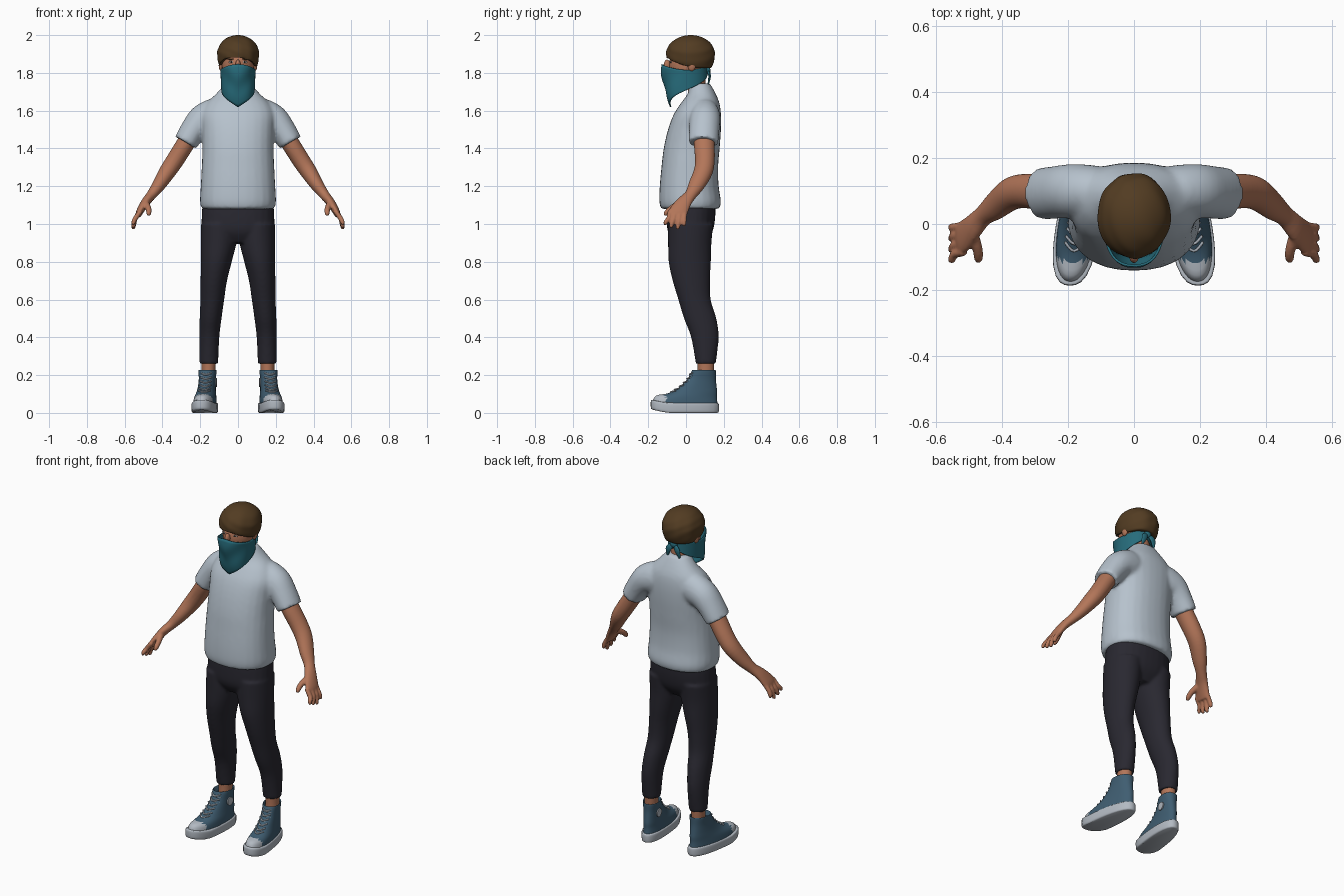
import bpy, bmesh
from math import sin, cos, pi, sqrt, radians
from mathutils import Vector, Matrix

cube = bpy.data.objects.get("Cube")
if cube:
    bpy.data.objects.remove(cube, do_unlink=True)

BOTH = (1, -1)


def material(name, *rgb):
    mat = bpy.data.materials.new(name)
    mat.use_nodes = True
    color = (*rgb, 1)
    mat.diffuse_color = color
    mat.node_tree.nodes["Principled BSDF"].inputs["Base Color"].default_value = color
    return mat


skin = material("skin", .45, .18, .1)
shirt_grey = material("shirt grey", .47, .54, .61)
trouser_black = material("trouser black", .022, .021, .03)
hair_brown = material("hair brown", .085, .045, .016)
scarf_teal = material("scarf teal", .02, .15, .2)
canvas_blue = material("canvas blue", .05, .11, .165)
rubber_pale = material("rubber pale", .45, .49, .54)
eye_white = material("eye white", .5, .45, .42)
eye_dark = material("eye dark", .02, .014, .01)


def smooth_rows(rows, steps=4):
    """Catmull-Rom interpolation between section rows."""
    rows = [Vector(r) for r in rows]
    out = []
    for i in range(len(rows) - 1):
        a, b = rows[max(i - 1, 0)], rows[i]
        c, d = rows[i + 1], rows[min(i + 2, len(rows) - 1)]
        for k in range(steps):
            t = k / steps
            out.append(b + (c - a) * (t / 2) + (a * 2 - b * 5 + c * 4 - d) * (t * t / 2)
                       + (b * 3 - a - c * 3 + d) * (t ** 3 / 2))
    return out + [rows[-1]]


def loft(bm, rows, sides=(1,), level=False, power=2, warp=None, segs=28):
    """Sections (x, y, z, half height or width, half depth) skinned along a path."""
    rows = smooth_rows(rows)
    for s in sides:
        rings = []
        for i, row in enumerate(rows):
            ahead, behind = rows[min(i + 1, len(rows) - 1)], rows[max(i - 1, 0)]
            along = Vector((0, 0, 1)) if level else Vector((ahead - behind)[:3]).normalized()
            deep = Vector((0, 1, 0))
            deep = (deep - along * deep.dot(along)).normalized()
            wide = along.cross(deep)
            ring = []
            for k in range(segs):
                c, n = cos(2 * pi * k / segs), sin(2 * pi * k / segs)
                r = (abs(c) ** power + abs(n) ** power) ** (-1 / power)
                p = Vector(row[:3]) + wide * (row[3] * r * c) + deep * (row[4] * r * n)
                if warp:
                    p = warp(p)
                ring.append(bm.verts.new((p.x * s, p.y, p.z)))
            rings.append(ring)
        for lo, hi in zip(rings, rings[1:]):
            for k in range(segs):
                m = (k + 1) % segs
                bm.faces.new((lo[k], lo[m], hi[m], hi[k]))
        bm.faces.new(rings[0])
        bm.faces.new(rings[-1])


def blob(bm, center, size, sides=(1,)):
    for s in sides:
        place = Matrix.Translation((center[0] * s, *center[1:])) @ Matrix.Diagonal((*size, 1))
        bmesh.ops.create_uvsphere(bm, u_segments=28, v_segments=18, radius=1, matrix=place)


def finish(name, bm, mats, voxel=0, rule=None):
    bmesh.ops.recalc_face_normals(bm, faces=bm.faces)
    if rule:
        for f in bm.faces:
            f.material_index = rule(f.calc_center_median())
    mesh = bpy.data.meshes.new(name)
    bm.to_mesh(mesh)
    bm.free()
    for m in mats:
        mesh.materials.append(m)
    mesh.shade_smooth()
    mesh.set_sharp_from_angle(angle=radians(50))
    obj = bpy.data.objects.new(name, mesh)
    bpy.context.scene.collection.objects.link(obj)
    if voxel:
        # fuse overlapping volumes into one soft skin
        fuse = obj.modifiers.new("fuse", "REMESH")
        fuse.mode = "VOXEL"
        fuse.voxel_size = voxel
        fuse.use_smooth_shade = True
        soft = obj.modifiers.new("soften", "SMOOTH")
        soft.factor = .5
        soft.iterations = 4
    return obj


# Shirt: torso and sleeves
bm = bmesh.new()
loft(bm, [(0, .022, 1.08, .193, .155), (0, .022, 1.12, .201, .163), (0, .017, 1.2, .197, .156),
          (0, .02, 1.3, .192, .15), (0, .03, 1.4, .188, .148), (0, .045, 1.5, .19, .14),
          (0, .06, 1.58, .192, .125), (0, .075, 1.64, .165, .102), (0, .083, 1.69, .115, .074),
          (0, .072, 1.745, .066, .055)], level=True, power=2.3)
loft(bm, [(.1, .1, 1.58, .085, .075), (.14, .1, 1.57, .09, .08), (.19, .1, 1.55, .08, .082),
          (.237, .096, 1.495, .07, .08), (.278, .092, 1.43, .064, .079)], BOTH)
finish("shirt", bm, [shirt_grey], .011)

# Trousers: hips and legs
bm = bmesh.new()
loft(bm, [(0, .03, 1.13, .185, .125), (0, .027, 1.04, .192, .128), (0, .022, .96, .185, .118),
          (0, .02, .9, .11, .08)], level=True, power=2.3)
loft(bm, [(.1, .025, 1, .096, .12), (.103, .02, .9, .094, .115), (.115, .02, .8, .082, .112),
          (.128, .028, .7, .07, .099), (.136, .045, .6, .063, .086), (.145, .075, .5, .058, .086),
          (.152, .1, .4, .053, .073), (.155, .105, .26, .05, .053)], BOTH, level=True)
finish("trousers", bm, [trouser_black], .009)

# Arms with hands
bm = bmesh.new()
loft(bm, [(.22, .1, 1.52, .046, .052), (.275, .097, 1.43, .048, .055), (.335, .1, 1.335, .047, .052),
          (.375, .09, 1.275, .044, .05), (.42, .055, 1.205, .035, .043), (.457, .025, 1.155, .027, .032),
          (.49, -.01, 1.115, .023, .04), (.52, -.04, 1.065, .019, .05), (.53, -.045, 1.04, .014, .045)], BOTH)
for base, tip, low in ((-.085, -.108, .995), (-.058, -.077, .98), (-.03, -.043, .972), (-.004, -.01, .99)):
    loft(bm, [(.515, base, 1.07, .013, .013), (.543, base - .006, 1.03, .0135, .0135),
              (.553, tip, low + .015, .012, .012), (.556, tip, low, .008, .008)], BOTH, segs=12)
loft(bm, [(.49, -.03, 1.11, .019, .019), (.475, -.075, 1.085, .016, .016),
          (.472, -.103, 1.06, .014, .014), (.475, -.112, 1.045, .008, .008)], BOTH, segs=12)
finish("arms", bm, [skin], .0055)

# Head, ears, nose, neck and ankles
HEAD, HEAD_SIZE = (0, .01, 1.84), (.085, .1, .11)


def face_y(x, z):
    return HEAD[1] - HEAD_SIZE[1] * sqrt(1 - (x / HEAD_SIZE[0]) ** 2 - ((z - HEAD[2]) / HEAD_SIZE[2]) ** 2)


bm = bmesh.new()
blob(bm, HEAD, HEAD_SIZE)
blob(bm, (.09, .03, 1.84), (.012, .022, .03), BOTH)
blob(bm, (0, -.1, 1.84), (.014, .018, .03))
loft(bm, [(0, .06, 1.64, .062, .055), (0, .058, 1.72, .052, .048), (0, .05, 1.82, .052, .05)], level=True)
finish("head", bm, [skin])
bm = bmesh.new()
loft(bm, [(.157, .1, .15, .036, .042), (.156, .105, .22, .036, .043), (.155, .105, .3, .04, .045)],
     BOTH, level=True)
finish("ankles", bm, [skin])

# Eyes and eyebrows
for name, mat, z, size in (("eyes", eye_white, 1.857, (.015, .004, .006)),
                           ("irises", eye_dark, 1.857, (.006, .006, .006)),
                           ("eyebrows", hair_brown, 1.873, (.021, .006, .004))):
    bm = bmesh.new()
    blob(bm, (.036, face_y(.036, z), z), size, BOTH)
    finish(name, bm, [mat])

# Hair: rounded cap with a raised fringe line
bm = bmesh.new()
bmesh.ops.create_uvsphere(bm, u_segments=64, v_segments=40, radius=1)
for v in bm.verts:
    x, y, z = v.co
    swell = 1 + .012 * sin(9 * x + 5 * y) + .008 * sin(14 * z + 7 * x)
    x, y = x * .111 * swell, .025 + y * .129 * swell
    z = 1.9 + z * (.1 if z > 0 else .14)
    rise = min(max((.06 - y) / .12, 0), 1)
    edge = 1.825 + rise * (.057 - 2.8 * (x + .015) ** 2)
    v.co = (x, y, max(z, edge))
finish("hair", bm, [hair_brown])

# Face scarf: pointed at the front, narrow at the back
bm = bmesh.new()
ROWS, SEGS = 14, 56
grid = []
for j in range(ROWS + 1):
    ring = []
    for i in range(SEGS):
        a = 2 * pi * i / SEGS
        turn = min(i, SEGS - i) / SEGS * 2
        top = 1.828 + .012 * cos(2 * a) + .006 * cos(a)
        bottom = 1.618 + .17 * turn
        z = top + (bottom - top) * j / ROWS
        drop, front = max(0, (1.83 - z) / .21), max(0, cos(a))
        fold = 1 + .03 * front * sin(45 * z + 3 * abs(a - pi))
        ring.append(bm.verts.new((sin(a) * .094 * (1 - .1 * drop) * fold,
                                  -.01 - cos(a) * .123 * (1 - .4 * front * drop ** 1.5) * fold, z)))
    grid.append(ring)
for lo, hi in zip(grid, grid[1:]):
    for i in range(SEGS):
        k = (i + 1) % SEGS
        bm.faces.new((lo[i], lo[k], hi[k], hi[i]))
scarf = finish("face_scarf", bm, [scarf_teal])
scarf.modifiers.new("cloth", "SOLIDIFY").thickness = .007
bm = bmesh.new()
blob(bm, (0, .115, 1.812), (.022, .015, .02))
loft(bm, [(.005, .115, 1.81, .008, .007), (.028, .125, 1.785, .018, .007), (.04, .118, 1.74, .006, .004)],
     BOTH, segs=12)
finish("scarf_knot", bm, [scarf_teal])


# Shoes: toes turned out, wider and lifted at the front
def foot(p):
    return Vector((.172 - .12 * p.y + p.x * (1 - .6 * p.y), p.y, p.z + .22 * max(0, -p.y - .1)))


bm = bmesh.new()
loft(bm, [(0, -.006, 0, .056, .172), (0, -.006, .008, .063, .18), (0, -.006, .045, .064, .18),
          (0, -.006, .052, .058, .172)], BOTH, True, 2.5, foot)
finish("shoe_soles", bm, [rubber_pale])

UPPER = [(0, -.005, .045, .058, .172), (0, .004, .08, .055, .16), (0, .043, .11, .05, .122),
         (0, .065, .14, .047, .097), (0, .083, .18, .046, .075), (0, .094, .222, .05, .064),
         (0, .094, .224, .046, .06), (0, .094, .2, .038, .05)]
bm = bmesh.new()
loft(bm, UPPER, BOTH, True, 2.2, foot, segs=48)
finish("shoe_uppers", bm, [canvas_blue, rubber_pale], rule=lambda c: int(c.y < -.108))

# Laces crossing the instep, and round inner ankle patches
bm = bmesh.new()
for x, y, z, w, d in smooth_rows(UPPER[2:6], 2)[:-1]:
    for tilt in BOTH:
        loft(bm, [(-.03, y - .8 * d, z - .008 * tilt, .004, .004), (0, y - d - .003, z, .004, .004),
                  (.03, y - .8 * d, z + .008 * tilt, .004, .004)], BOTH, warp=foot, segs=8)
finish("laces", bm, [rubber_pale])
bm = bmesh.new()
loft(bm, [(-.052, .09, .16, .024, .024), (-.045, .09, .16, .024, .024)], BOTH, warp=foot)
finish("ankle_patches", bm, [rubber_pale])
